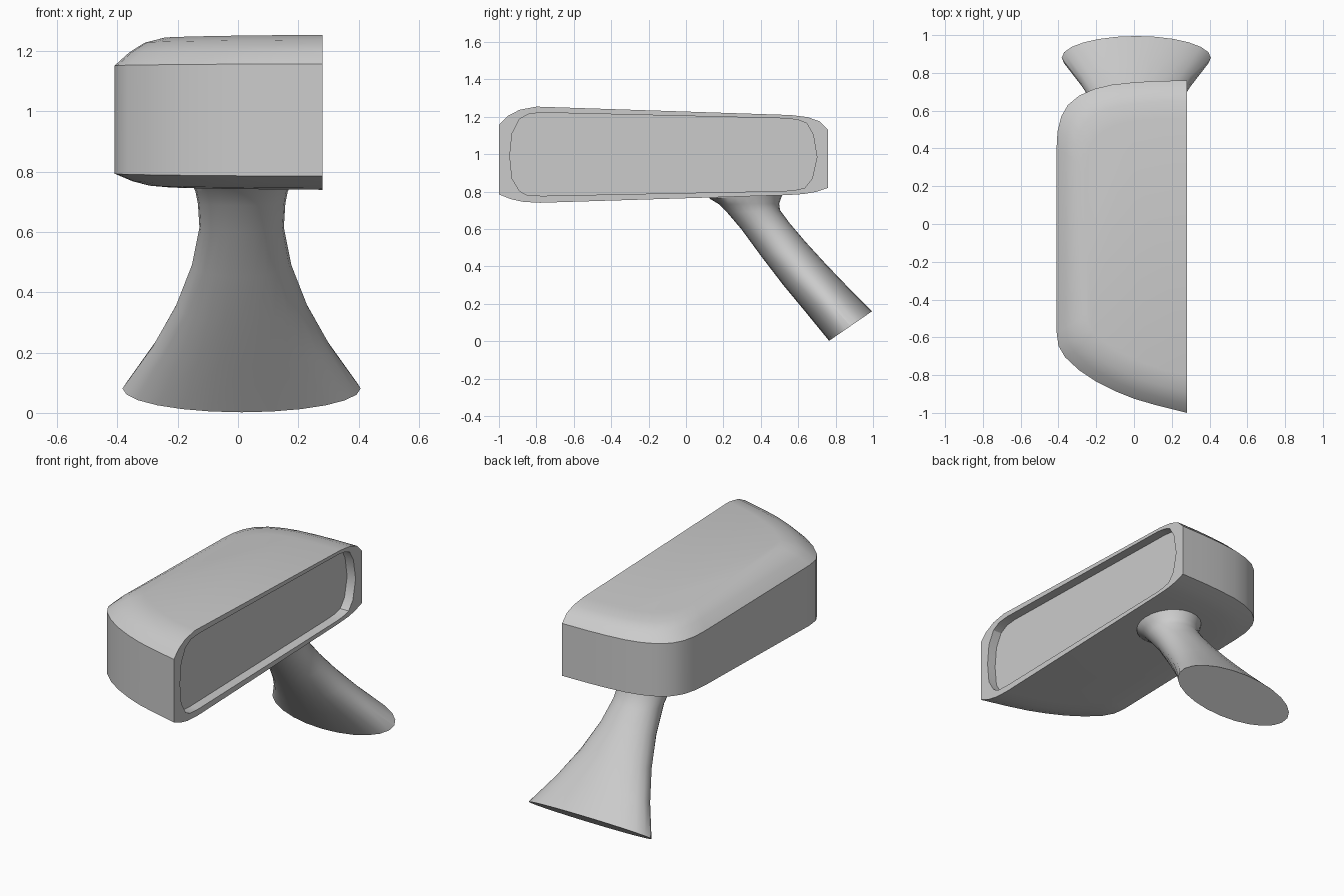
import bpy, bmesh
from math import sin, cos, pi, radians

def finish(name, bm):
    bmesh.ops.recalc_face_normals(bm, faces=bm.faces)
    mesh = bpy.data.meshes.new(name)
    bm.to_mesh(mesh)
    bm.free()
    ob = bpy.data.objects.new(name, mesh)
    bpy.context.collection.objects.link(ob)
    bpy.ops.object.select_all(action='DESELECT')
    ob.select_set(True)
    bpy.context.view_layer.objects.active = ob
    bpy.ops.object.shade_smooth_by_angle(angle=radians(30))
    return ob

def bridge(bm, a, b, closed):
    n = len(a)
    for i in range(n if closed else n - 1):
        j = (i + 1) % n
        bm.faces.new((a[i], a[j], b[j], b[i]))

# Housing: plan outline swept through stacked, inset levels
RIM = 0.28
YC, YH = -0.12, 0.88
plan = [(0.28, 0.76), (0.12, 0.757), (0, 0.75), (-0.12, 0.737), (-0.21, 0.715),
        (-0.29, 0.68), (-0.35, 0.63), (-0.385, 0.57), (-0.405, 0.49), (-0.41, 0.4),
        (-0.41, -0.1), (-0.41, -0.57), (-0.40, -0.645), (-0.365, -0.705),
        (-0.29, -0.775), (-0.2, -0.835), (-0.1, -0.885), (0, -0.925),
        (0.12, -0.96), (0.28, -1.0)]
# inset in x, inset in y, z at the -y end, z at the +y end
levels = [(0.17, 0.22, 0.740, 0.781), (0.11, 0.13, 0.745, 0.787),
          (0.06, 0.065, 0.759, 0.798), (0, 0, 0.785, 0.82),
          (0, 0, 0.98, 0.98),
          (0, 0, 1.158, 1.13), (0.05, 0.045, 1.203, 1.175),
          (0.10, 0.11, 1.237, 1.198), (0.16, 0.20, 1.254, 1.209)]
bm = bmesh.new()
rings = []
for ix, iy, z0, z1 in levels:
    ring = []
    for x, y in plan:
        t = (y + 1) / 1.76
        ring.append(bm.verts.new((RIM + (x - RIM) * (1 - ix / 0.69),
                                  YC + (y - YC) * (1 - iy / YH),
                                  z0 + (z1 - z0) * t)))
    rings.append(ring)
for a, b in zip(rings, rings[1:]):
    bridge(bm, a, b, False)
bm.faces.new(rings[0])
bm.faces.new(rings[-1])

# Flat rim and recessed mirror glass
outer = [r[0] for r in rings] + [r[-1] for r in reversed(rings)]
inner = [(0.52, 0.803), (0.58, 0.807), (0.635, 0.82), (0.675, 0.87), (0.70, 0.985),
         (0.68, 1.105), (0.645, 1.165), (0.60, 1.183), (0.54, 1.191),
         (-0.77, 1.222), (-0.84, 1.215), (-0.89, 1.187), (-0.93, 1.11), (-0.942, 0.99),
         (-0.93, 0.87), (-0.89, 0.803), (-0.85, 0.781), (-0.77, 0.777)]
lip = [bm.verts.new((RIM, y, z)) for y, z in inner]
glass = [bm.verts.new((RIM - 0.055, y, z)) for y, z in inner]
bridge(bm, outer, lip, True)
bridge(bm, lip, glass, True)
bm.faces.new(glass)
finish("mirror_housing", bm)

# Stalk: elliptical sections between the two side-view edges, flaring to the foot
# front edge (y, z), rear edge (y, z), half width in x
sections = [(0.12, 0.80, 0.52, 0.81, 0.175), (0.125, 0.763, 0.512, 0.775, 0.17),
            (0.175, 0.733, 0.498, 0.735, 0.153), (0.22, 0.688, 0.503, 0.70, 0.145),
            (0.295, 0.60, 0.555, 0.63, 0.14), (0.405, 0.45, 0.64, 0.53, 0.165),
            (0.52, 0.30, 0.75, 0.41, 0.218), (0.64, 0.155, 0.87, 0.285, 0.295),
            (0.765, 0.002, 0.995, 0.16, 0.395)]
SIDES = 24
bm = bmesh.new()
rings = []
for y0, z0, y1, z1, w in sections:
    ring = []
    for i in range(SIDES):
        a = 2 * pi * i / SIDES
        t = 0.5 + 0.5 * cos(a)
        ring.append(bm.verts.new((0.012 + w * sin(a), y0 + (y1 - y0) * t,
                                  z0 + (z1 - z0) * t)))
    rings.append(ring)
for a, b in zip(rings, rings[1:]):
    bridge(bm, a, b, True)
bm.faces.new(rings[0])
bm.faces.new(rings[-1])
finish("mounting_stalk", bm)
